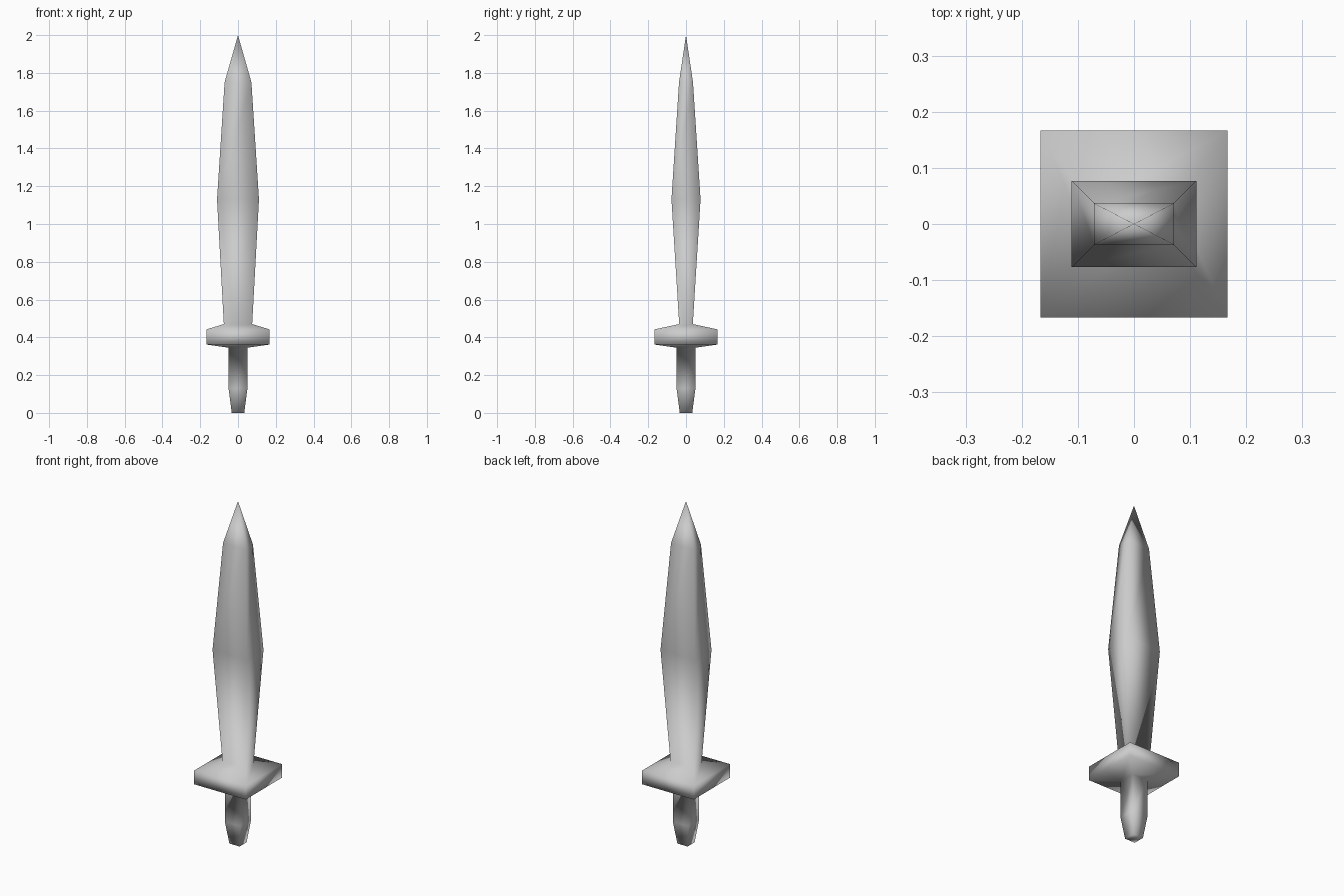
import bpy, bmesh

if "Cube" in bpy.data.objects:
    bpy.data.objects.remove(bpy.data.objects["Cube"])

# One continuous skin: rectangular rings (z, half width x, half depth y)
GRIP = [(0.0, 0.033, 0.033), (0.13, 0.05, 0.05), (0.345, 0.05, 0.05)]
GUARD = [(0.362, 0.167, 0.167), (0.442, 0.167, 0.167)]
BLADE = [(0.47, 0.075, 0.036), (1.13, 0.111, 0.077), (1.75, 0.071, 0.037)]
TIP_Z = 2.0


def ring(bm, z, hx, hy):
    return [bm.verts.new((sx * hx, sy * hy, z))
            for sx, sy in ((-1, -1), (1, -1), (1, 1), (-1, 1))]


bm = bmesh.new()
rings = [ring(bm, *r) for r in GRIP + GUARD + BLADE]

# Walls between successive rings
for low, high in zip(rings, rings[1:]):
    for i in range(4):
        j = (i + 1) % 4
        bm.faces.new((low[i], low[j], high[j], high[i]))

# Pommel cap and pointed blade tip
bm.faces.new(rings[0][::-1])
tip = bm.verts.new((0, 0, TIP_Z))
for i in range(4):
    bm.faces.new((rings[-1][i], rings[-1][(i + 1) % 4], tip))

bmesh.ops.recalc_face_normals(bm, faces=bm.faces)
for f in bm.faces:
    f.smooth = True

mesh = bpy.data.meshes.new("dagger")
bm.to_mesh(mesh)
bm.free()
dagger = bpy.data.objects.new("dagger", mesh)
bpy.context.collection.objects.link(dagger)
